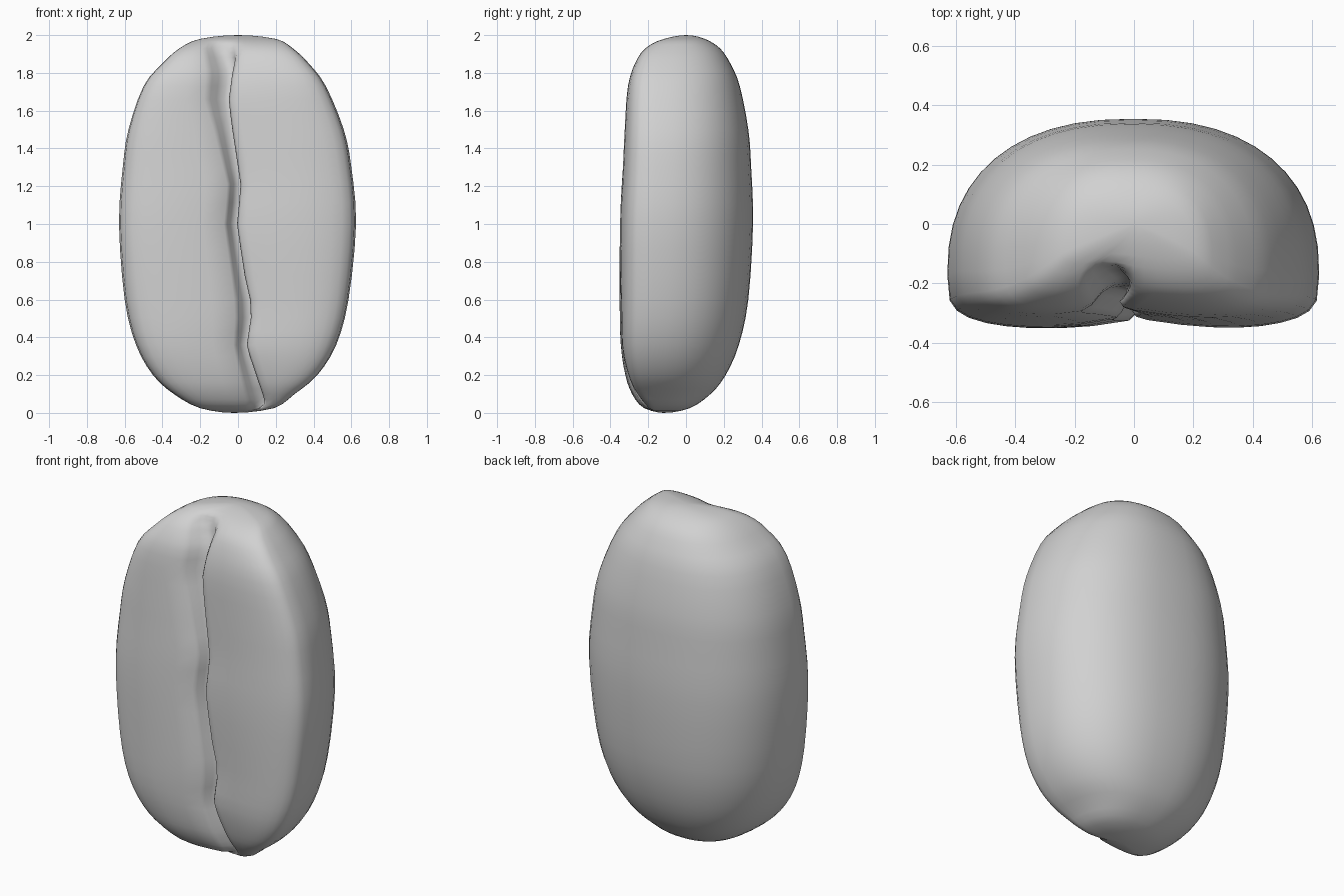
import bpy, bmesh, math

old = bpy.data.objects.get("Cube")
if old:
    bpy.data.objects.remove(old, do_unlink=True)

# Outline stations: height, left edge, right edge, front, back
OUTLINE = [
    (0.0, -0.02, -0.02, -0.12, -0.12), (0.025, -0.2, 0.19, -0.23, 0.02),
    (0.1, -0.34, 0.3, -0.29, 0.13), (0.2, -0.45, 0.42, -0.325, 0.21),
    (0.36, -0.54, 0.52, -0.35, 0.28), (0.6, -0.6, 0.585, -0.355, 0.33),
    (1.0, -0.63, 0.625, -0.355, 0.355), (1.3, -0.61, 0.6, -0.34, 0.345),
    (1.5, -0.58, 0.56, -0.33, 0.33), (1.73, -0.5, 0.465, -0.315, 0.285),
    (1.85, -0.4, 0.375, -0.28, 0.235), (1.93, -0.31, 0.29, -0.225, 0.18),
    (1.98, -0.2, 0.2, -0.13, 0.1), (2.0, 0.0, 0.0, 0.0, 0.0)]
# Crease: height, x of the right lip, width of the left slope, depth, right slope
CREASE = [
    (0.0, 0.15, 0.05, 0.0, 0), (0.03, 0.15, 0.1, 0.05, 0), (0.1, 0.13, 0.1, 0.07, 0),
    (0.35, 0.045, 0.07, 0.07, 0), (0.55, 0.075, 0.09, 0.08, 0),
    (0.75, 0.03, 0.07, 0.08, 0), (1.0, -0.005, 0.07, 0.08, 0),
    (1.2, 0.015, 0.07, 0.08, 0), (1.5, -0.03, 0.1, 0.08, 0),
    (1.65, -0.05, 0.13, 0.08, 0), (1.8, -0.03, 0.14, 0.085, 0),
    (1.87, -0.06, 0.12, 0.08, 0.06), (1.93, -0.09, 0.1, 0.05, 0.12),
    (1.97, -0.09, 0.08, 0.0, 0.12), (2.0, 0.0, 0.08, 0.0, 0.12)]
# Crease section, left to right: slope share, shift past the lip, depth share
FOLD = [(-1, 0, 0.04), (-0.75, 0, 0.25), (-0.5, 0, 0.68), (-0.2, 0, 0.9),
        (0, 0.03, 1), (0, 0.02, 0.6), (0, 0, 0.25), (0, 0.012, 0.06), (0, 0.05, 0)]
STEPS, SIDE, BACK = 3, 9, 24


def lerp(a, b, t):
    return a + (b - a) * t


def sample(table, z):
    for p, q in zip(table, table[1:]):
        if z <= q[0]:
            t = (z - p[0]) / (q[0] - p[0])
            return [lerp(a, b, t) for a, b in zip(p, q)][1:]
    return table[-1][1:]


def spline(p, q, r, s, t):
    return q + 0.5 * t * (r - p + t * (2*p - 5*q + 4*r - s + t * (3*(q - r) + s - p)))


def stations():
    """Smoothly resample the outline, leaving out the two tips."""
    last = len(OUTLINE) - 1
    for i in range(last):
        quad = [OUTLINE[min(max(i + k, 0), last)] for k in (-1, 0, 1, 2)]
        for j in range(STEPS):
            if i or j:
                # near a tip, height grows with the square of the radius
                if i == 0 or i == last - 1:
                    t = j / STEPS
                    row = [lerp(a, b, t) for a, b in zip(quad[1], quad[2])]
                    k = t * t if i == 0 else 1 - (1 - t) ** 2
                    row[0] = lerp(quad[1][0], quad[2][0], k)
                    yield row
                else:
                    yield [spline(*v, j / STEPS) for v in zip(*quad)]


def section(z, left, right, front, back):
    """One closed ring: creased front from left to right, then the domed back."""
    mid, half = (left + right) / 2, (right - left) / 2
    belly = lerp(front, back, 0.26)
    lip, slope, depth, soft = sample(CREASE, z)
    lip = min(max(lip, mid - half * 0.5), mid + half * 0.6)
    scale = min(1, half / 0.25)
    slope *= scale

    def face(x):
        u = min(1, abs((x - mid) / half))
        hollow = 0.04 * scale * max(0, 1 - abs(x - lip) / 0.42) ** 2
        return belly - (belly - front) * (1 - u ** 4) ** 0.25 + hollow

    ring = []
    for i in range(SIDE):
        x = lerp(left, lip - slope * 1.3, 1 - math.cos(i / SIDE * math.pi / 2))
        ring.append((x, face(x), z))
    for share, shift, drop in FOLD:
        open_up = 0 if share else soft * (1 - drop)
        x = lip + share * slope + (shift + open_up) * scale
        ring.append((x, face(x) + drop * depth * scale, z))
    for i in range(SIDE, 0, -1):
        x = lerp(right, lip + (0.07 + soft) * scale,
                 1 - math.cos((i - 1) / SIDE * math.pi / 2))
        ring.append((x, face(x), z))
    for i in range(1, BACK):
        a = math.pi * i / BACK
        c, s = math.cos(a), math.sin(a)
        ring.append((mid + half * math.copysign(abs(c) ** (2 / 2.35), c),
                     belly + (back - belly) * s ** (2 / 2.35), z))
    return ring


# Bean body: rings lofted from the lower tip to the upper tip
bm = bmesh.new()
rings = [[bm.verts.new(p) for p in section(*row)] for row in stations()]
count = len(rings[0])
for low, high in zip(rings, rings[1:]):
    for i in range(count):
        j = (i + 1) % count
        bm.faces.new((low[i], low[j], high[j], high[i]))
for ring, end in ((rings[0], OUTLINE[0]), (rings[-1], OUTLINE[-1])):
    tip = bm.verts.new((end[1], end[3], end[0]))
    for i in range(count):
        bm.faces.new((ring[i], ring[(i + 1) % count], tip))
bmesh.ops.recalc_face_normals(bm, faces=bm.faces)
for f in bm.faces:
    f.smooth = True
mesh = bpy.data.meshes.new("bean")
bm.to_mesh(mesh)
bm.free()
bean = bpy.data.objects.new("bean", mesh)
bpy.context.collection.objects.link(bean)

# Single grey colour
grey = bpy.data.materials.new("plain grey")
grey.use_nodes = True
grey.diffuse_color = (0.64, 0.64, 0.64, 1)
grey.node_tree.nodes["Principled BSDF"].inputs["Base Color"].default_value = grey.diffuse_color
mesh.materials.append(grey)
